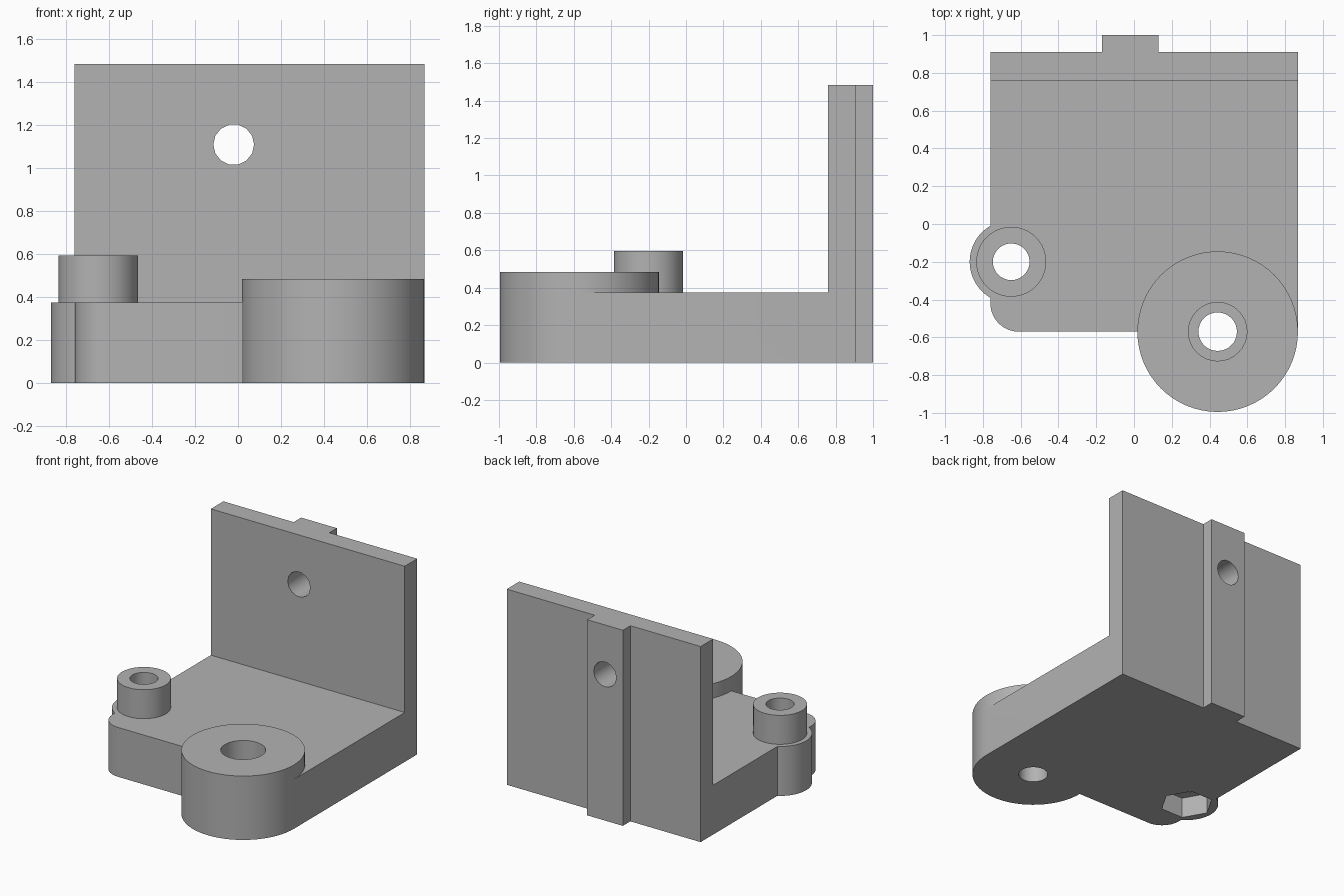
import bpy, bmesh
from math import pi, cos, sin, radians
from mathutils import Matrix

cube = bpy.data.objects.get("Cube")
if cube:
    bpy.data.objects.remove(cube, do_unlink=True)

grey = bpy.data.materials.new("plain grey")
grey.use_nodes = True
colour = (0.45, 0.45, 0.45, 1)
grey.diffuse_color = colour
grey.node_tree.nodes["Principled BSDF"].inputs["Base Color"].default_value = colour


def finish(name, bm):
    bmesh.ops.recalc_face_normals(bm, faces=bm.faces)
    mesh = bpy.data.meshes.new(name)
    bm.to_mesh(mesh)
    bm.free()
    mesh.materials.append(grey)
    obj = bpy.data.objects.new(name, mesh)
    bpy.context.collection.objects.link(obj)
    return obj


def prism(name, outline, z0, z1, turn=Matrix()):
    """Extrude a plan outline from z0 to z1."""
    bm = bmesh.new()
    face = bm.faces.new([bm.verts.new((x, y, z0)) for x, y in outline])
    new = bmesh.ops.extrude_face_region(bm, geom=[face])["geom"]
    top = [v for v in new if isinstance(v, bmesh.types.BMVert)]
    bmesh.ops.translate(bm, verts=top, vec=(0, 0, z1 - z0))
    bm.transform(turn)
    return finish(name, bm)


def arc(cx, cy, r, a0, a1, n):
    return [(cx + r * cos(a0 + (a1 - a0) * i / n),
             cy + r * sin(a0 + (a1 - a0) * i / n)) for i in range(n)]


def cylinder(name, centre, r, z0, z1, sides=64, turn=Matrix()):
    return prism(name, arc(*centre, r, 0, 2 * pi, sides), z0, z1, turn)


def box(name, x0, x1, y0, y1, z0, z1):
    return prism(name, [(x0, y0), (x1, y0), (x1, y1), (x0, y1)], z0, z1)


def combine(body, other, operation):
    mod = body.modifiers.new(other.name, "BOOLEAN")
    mod.operation = operation
    mod.solver = "EXACT"
    mod.object = other
    bpy.context.view_layer.objects.active = body
    bpy.ops.object.modifier_apply(modifier=mod.name)
    bpy.data.objects.remove(other, do_unlink=True)


LEFT, RIGHT, FRONT, BACK = -0.76, 0.868, -0.57, 0.91
FLOOR, TOP = 0.375, 1.485
pivot = (0.443, FRONT)
post = (-0.65, -0.2)

# Base slab with one rounded front corner
corner = arc(LEFT + 0.15, FRONT + 0.15, 0.15, pi, 1.5 * pi, 16)
bracket = prism("bracket", [(RIGHT, BACK), (LEFT, BACK)] + corner
                + [(LEFT + 0.15, FRONT), (RIGHT, FRONT)], 0, FLOOR)

# Upright plate, rear rib and bosses
for part in (
    box("back_plate", LEFT, RIGHT, 0.76, BACK, 0, TOP),
    box("rear_rib", -0.17, 0.13, 0.85, 1.0, 0, TOP),
    cylinder("pivot_boss", pivot, 0.425, 0, 0.485),
    cylinder("post_flange", post, 0.22, 0, FLOOR),
    cylinder("post", post, 0.185, 0.2, 0.595),
):
    combine(bracket, part, "UNION")

# Bores, counterbore, hex nut pocket and the hole through the plate
sideways = Matrix.Translation((-0.02, 0, 1.11)) @ Matrix.Rotation(pi / 2, 4, "X")
for cutter in (
    cylinder("pivot_bore", pivot, 0.102, -0.1, 0.6, 32),
    cylinder("pivot_counterbore", pivot, 0.155, 0.19, 0.6, 32),
    cylinder("post_bore", post, 0.097, -0.1, 0.7, 32),
    cylinder("nut_pocket", post, 0.185, -0.1, 0.155, 6),
    cylinder("plate_hole", (0, 0), 0.095, -1.2, -0.6, 14, sideways),
):
    combine(bracket, cutter, "DIFFERENCE")

# Smooth round walls, sharp edges elsewhere
bpy.ops.object.select_all(action="DESELECT")
bracket.select_set(True)
bpy.context.view_layer.objects.active = bracket
bpy.ops.object.shade_smooth_by_angle(angle=radians(30))
